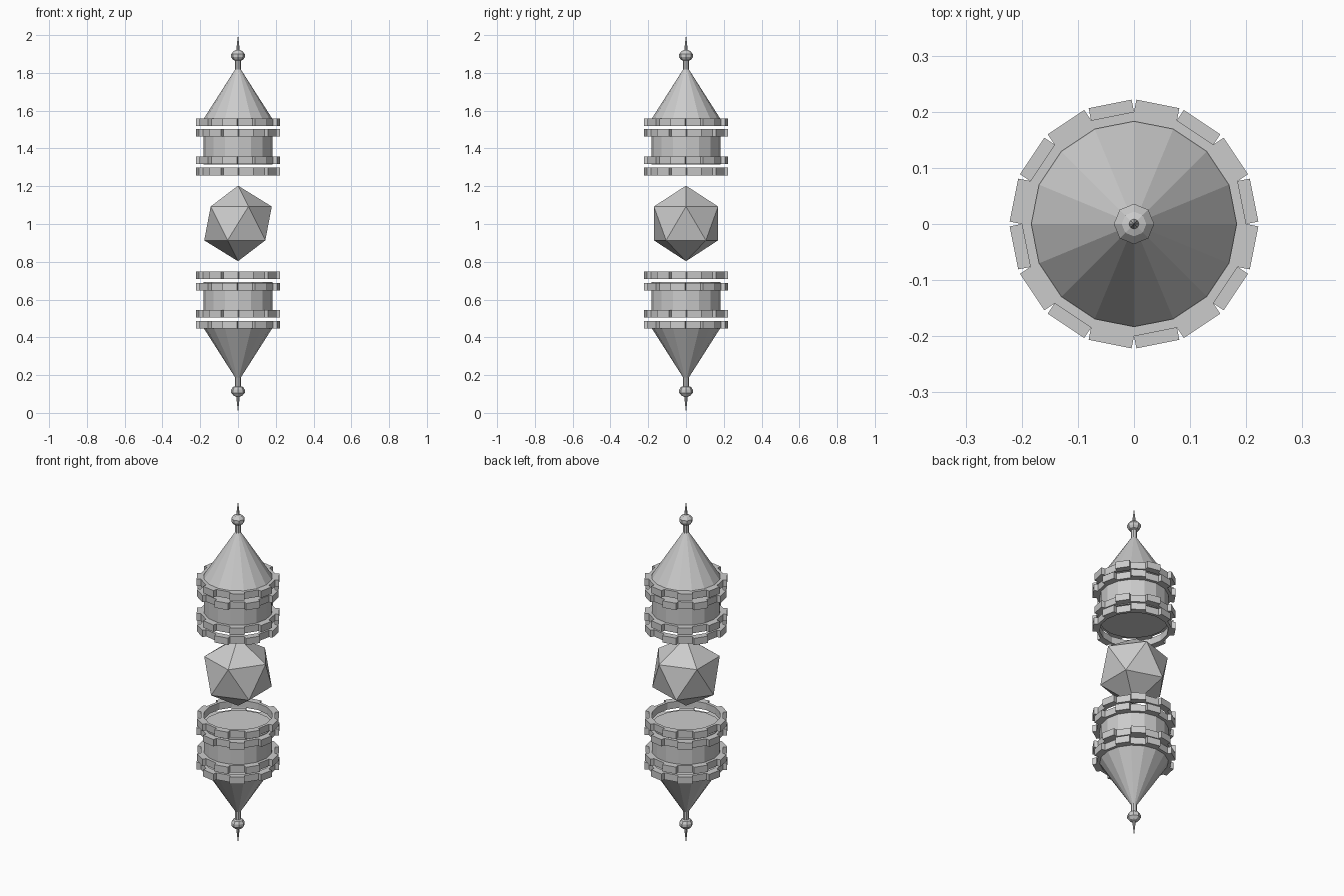
import bpy, bmesh
from math import cos, sin, pi

if "Cube" in bpy.data.objects:
    bpy.data.objects.remove(bpy.data.objects["Cube"])

C = 1.003          # height of the mirror plane between upper and lower halves
SIDES = 16


def finish(bm, name):
    bmesh.ops.recalc_face_normals(bm, faces=bm.faces)
    mesh = bpy.data.meshes.new(name)
    bm.to_mesh(mesh)
    bm.free()
    obj = bpy.data.objects.new(name, mesh)
    bpy.context.collection.objects.link(obj)
    return obj


def lathe(profile, sides, s, closed=False):
    """Revolve (radius, distance from mirror plane) points; s = +1 up, -1 down."""
    bm = bmesh.new()
    rows = []
    for r, h in profile:
        z = C + s * h
        n = 1 if r == 0 else sides
        rows.append([bm.verts.new((r * cos(2 * pi * i / sides), r * sin(2 * pi * i / sides), z))
                     for i in range(n)])
    pairs = list(zip(rows, rows[1:]))
    if closed:
        pairs.append((rows[-1], rows[0]))
    for a, b in pairs:
        for i in range(sides):
            j = (i + 1) % sides
            if len(b) == 1:
                bm.faces.new((a[i], a[j], b[0]))
            else:
                bm.faces.new((a[i], a[j], b[j], b[i]))
    if not closed:
        for row in (rows[0], rows[-1]):
            if len(row) > 1:
                bm.faces.new(row)
    return bm


def toothed_ring(name, low, high, s, odd):
    inner, outer, tooth = 0.183, 0.2, 0.022
    bm = lathe([(inner, low), (outer, low), (outer, high), (inner, high)], SIDES, s, True)
    bm.faces.ensure_lookup_table()
    # every second outer face is pushed straight out into a tooth
    faces = [bm.faces[SIDES + k] for k in range(odd, SIDES, 2)]
    for f in bmesh.ops.extrude_discrete_faces(bm, faces=faces)["faces"]:
        d = f.calc_center_median()
        d.z = 0
        bmesh.ops.translate(bm, verts=f.verts, vec=d.normalized() * tooth)
    return finish(bm, name)


for s, half in ((1, "upper"), (-1, "lower")):
    # drum
    finish(lathe([(0.183, 0.311), (0.183, 0.498)], SIDES, s), half + "_drum")
    # two pairs of toothed rings, teeth alternating from ring to ring
    for i, low in enumerate((0.516, 0.459, 0.315, 0.255)):
        toothed_ring(f"{half}_toothed_ring_{i + 1}", low, low + 0.04, s, (i + 1) % 2)
    # roof cone
    finish(lathe([(0.183, 0.552), (0.013, 0.819)], SIDES, s), half + "_cone")
    # finial: neck, knob and spike
    tip = 1.0 - s * (C - 1.0)
    finish(lathe([(0.016, 0.81), (0.016, 0.862), (0.027, 0.866), (0.036, 0.88), (0.036, 0.897),
                  (0.022, 0.913), (0.009, 0.918), (0.007, 0.94), (0, tip)], 8, s), half + "_finial")

# floating crystal
bpy.ops.mesh.primitive_ico_sphere_add(subdivisions=1, radius=0.2, location=(0, 0, C))
bpy.context.object.name = "crystal"
